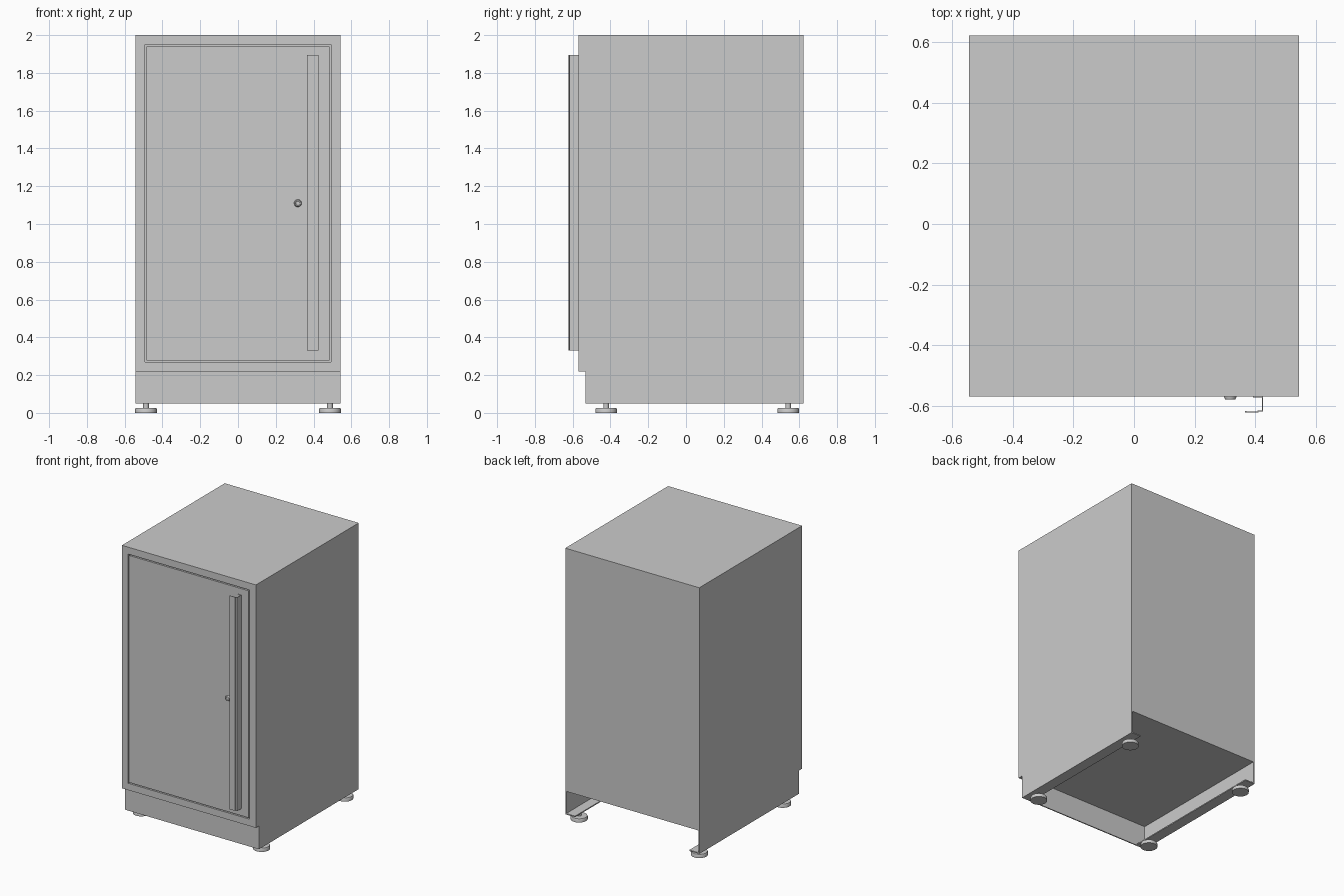
import bpy, bmesh, math

if "Cube" in bpy.data.objects:
    bpy.data.objects.remove(bpy.data.objects["Cube"])

W, FRONT, BACK, TOP = 0.543, -0.568, 0.622, 2.0
FLOOR, BASE, KICK, T = 0.22, 0.05, -0.533, 0.008


def finish(name, bm):
    bmesh.ops.recalc_face_normals(bm, faces=bm.faces[:])
    me = bpy.data.meshes.new(name)
    bm.to_mesh(me)
    bm.free()
    ob = bpy.data.objects.new(name, me)
    bpy.context.collection.objects.link(ob)
    return ob


def box(name, x0, x1, y0, y1, z0, z1):
    bm = bmesh.new()
    bmesh.ops.create_cube(bm, size=1)
    for v in bm.verts:
        v.co = (x1 if v.co.x > 0 else x0, y1 if v.co.y > 0 else y0, z1 if v.co.z > 0 else z0)
    return finish(name, bm)


def prism(name, pts, offset):
    bm = bmesh.new()
    face = bm.faces.new([bm.verts.new(p) for p in pts])
    ext = bmesh.ops.extrude_face_region(bm, geom=[face], use_keep_orig=True)
    bmesh.ops.translate(bm, vec=offset, verts=[g for g in ext["geom"] if isinstance(g, bmesh.types.BMVert)])
    return finish(name, bm)


def lathe(name, profile, loc, rot=(0, 0, 0), steps=32):
    """Revolve (radius, height) points around z."""
    bm = bmesh.new()
    rings = [[bm.verts.new((r * math.cos(2 * math.pi * i / steps), r * math.sin(2 * math.pi * i / steps), z))
              for i in range(steps)] for r, z in profile]
    for a, b in zip(rings, rings[1:]):
        for i in range(steps):
            j = (i + 1) % steps
            bm.faces.new((a[i], a[j], b[j], b[i]))
    bm.faces.new(rings[0][::-1])
    bm.faces.new(rings[-1])
    ob = finish(name, bm)
    ob.location, ob.rotation_euler = loc, rot
    bpy.ops.object.select_all(action='DESELECT')
    ob.select_set(True)
    bpy.context.view_layer.objects.active = ob
    bpy.ops.object.shade_smooth_by_angle(angle=math.radians(30))
    return ob


# Side panels with toe-kick notch, and inward bottom flanges
side = [(FRONT, TOP), (BACK, TOP), (BACK, BASE), (KICK, BASE), (KICK, FLOOR), (FRONT, FLOOR)]
for s, label in ((-1, "left"), (1, "right")):
    prism(label + "_side_panel", [(s * W, y, z) for y, z in side], (-s * T, 0, 0))
    a, b = sorted((s * (W - T), s * (W - 0.08)))
    box(label + "_bottom_flange", a, b, KICK + T, BACK, BASE, BASE + T)

# Carcass panels
I = W - T
box("top_panel", -I, I, FRONT, BACK, TOP - T, TOP)
box("back_panel", -I, I, BACK - T, BACK, FLOOR, TOP - T)
box("floor_panel", -I, I, FRONT, BACK - T, FLOOR, FLOOR + T)
box("kick_plate", -I, I, KICK, KICK + T, BASE, FLOOR)

# Front frame around the door
OX, Z0, Z1, D = 0.492, 0.27, 1.949, 0.04
box("frame_left", -I, -OX, FRONT, FRONT + D, FLOOR + T, TOP - T)
box("frame_right", OX, I, FRONT, FRONT + D, FLOOR + T, TOP - T)
box("frame_bottom", -OX, OX, FRONT, FRONT + D, FLOOR + T, Z0)
box("frame_top", -OX, OX, FRONT, FRONT + D, Z1, TOP - T)

# Flush door with a narrow gap
G = 0.008
box("door", -OX + G, OX - G, FRONT, FRONT + D, Z0 + G, Z1 - G)
box("door_stop", -OX, OX, FRONT + D, FRONT + D + T, Z0, Z1)

# Bent sheet pull handle
path = [(0.392, -0.570), (0.424, -0.570), (0.424, -0.616), (0.409, -0.616),
        (0.409, -0.619), (0.365, -0.619)]
bm = bmesh.new()
cols = [(bm.verts.new((x, y, 0.33)), bm.verts.new((x, y, 1.895))) for x, y in path]
for (a, b), (c, d) in zip(cols, cols[1:]):
    bm.faces.new((a, c, d, b))
handle = finish("door_handle", bm)
mod = handle.modifiers.new("sheet", 'SOLIDIFY')
mod.thickness, mod.offset = 0.004, 0

# Lock cylinder with recessed face and key slot
lathe("lock", [(0.020, 0), (0.020, 0.003), (0.016, 0.011), (0.012, 0.011), (0.011, 0.008)],
      (0.317, FRONT, 1.11), (math.radians(90), 0, 0))
box("key_slot", 0.3145, 0.3195, FRONT - 0.0095, FRONT - 0.007, 1.102, 1.118)

# Levelling feet
foot = [(0.057, 0), (0.057, 0.020), (0.054, 0.026), (0.015, 0.027), (0.015, BASE + 0.002)]
for x in (-0.487, 0.487):
    for y in (-0.423, 0.541):
        lathe("levelling_foot", foot, (x, y, 0))
